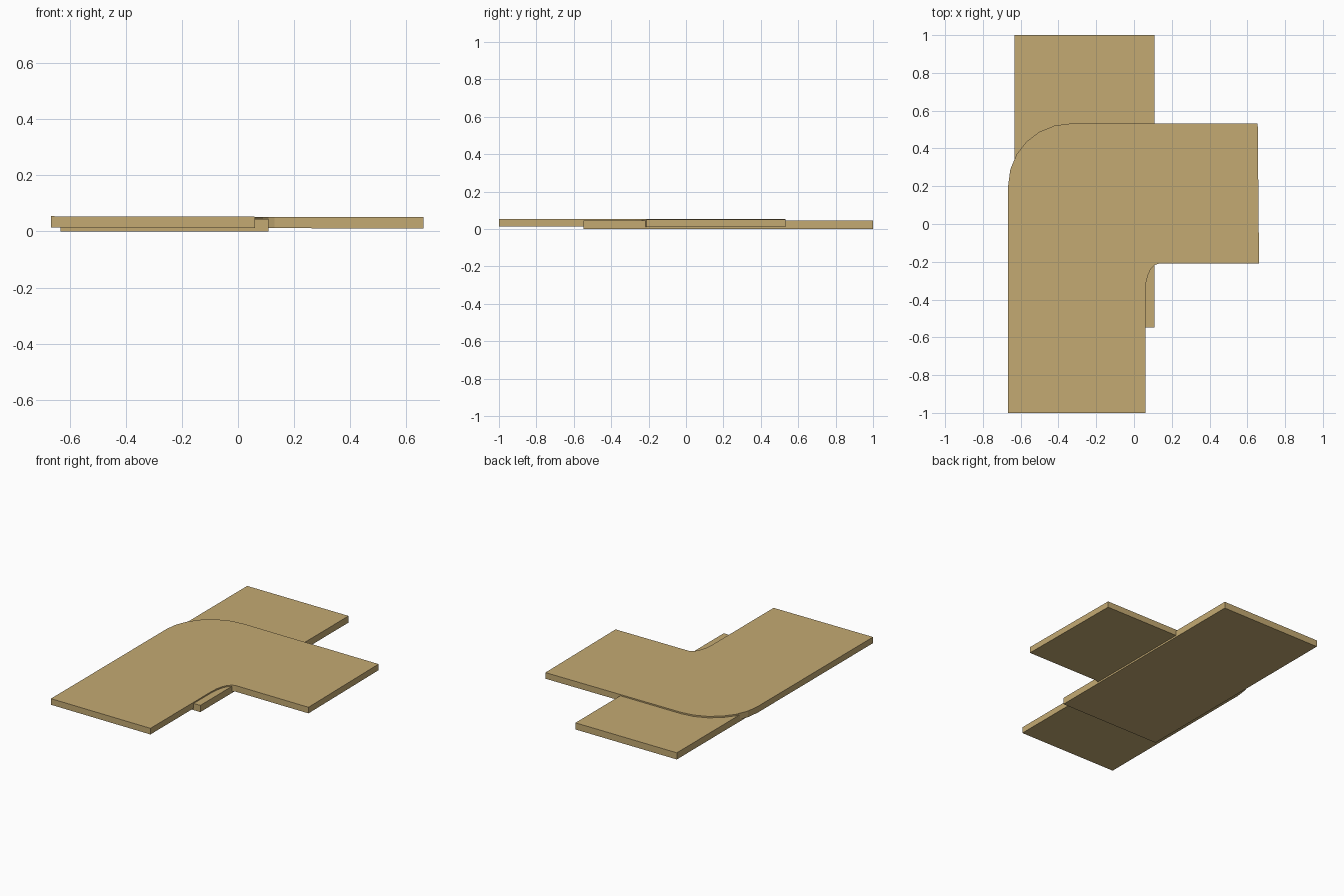
import bpy, bmesh, math

if "Cube" in bpy.data.objects:
    bpy.data.objects.remove(bpy.data.objects["Cube"])

# One tan colour for every part
tan = bpy.data.materials.new("tan")
tan.diffuse_color = (0.55, 0.40, 0.17, 1.0)
tan.use_nodes = True
tan.node_tree.nodes["Principled BSDF"].inputs["Base Color"].default_value = tan.diffuse_color


def slab(name, outline, bottom, top, slope=0.0):
    """Extrude a flat outline into a slab, gently sloping along x."""
    bm = bmesh.new()
    face = bm.faces.new([bm.verts.new((x, y, bottom)) for x, y in outline])
    extruded = bmesh.ops.extrude_face_region(bm, geom=[face])
    for v in extruded["geom"]:
        if isinstance(v, bmesh.types.BMVert):
            v.co.z = top
    for v in bm.verts:
        v.co.z += slope * v.co.x
    bmesh.ops.recalc_face_normals(bm, faces=bm.faces)
    mesh = bpy.data.meshes.new(name)
    bm.to_mesh(mesh)
    bm.free()
    mesh.materials.append(tan)
    obj = bpy.data.objects.new(name, mesh)
    bpy.context.collection.objects.link(obj)
    return obj


def arc(cx, cy, rx, ry, start, end, steps):
    """Points along an elliptical arc, angles in degrees."""
    angles = [math.radians(start + (end - start) * i / steps) for i in range(steps + 1)]
    return [(cx + rx * math.cos(a), cy + ry * math.sin(a)) for a in angles]


# Straight lower plank
slab("straight_plank", [(-0.633, -0.548), (0.108, -0.548), (0.108, 1.0), (-0.633, 1.0)],
     0.0, 0.044)

# Bent upper plank: rounded outer corner and small fillet on the inner corner
outer = arc(-0.335, 0.205, 0.331, 0.327, 180, 90, 6)
inner = arc(0.13, -0.36, 0.07, 0.15, 90, 180, 5)
slab("bent_plank",
     [(-0.667, -1.0)] + outer + [(0.655, 0.532), (0.662, -0.21)] + inner + [(0.06, -1.0)],
     0.012, 0.0525, slope=-0.0025)
